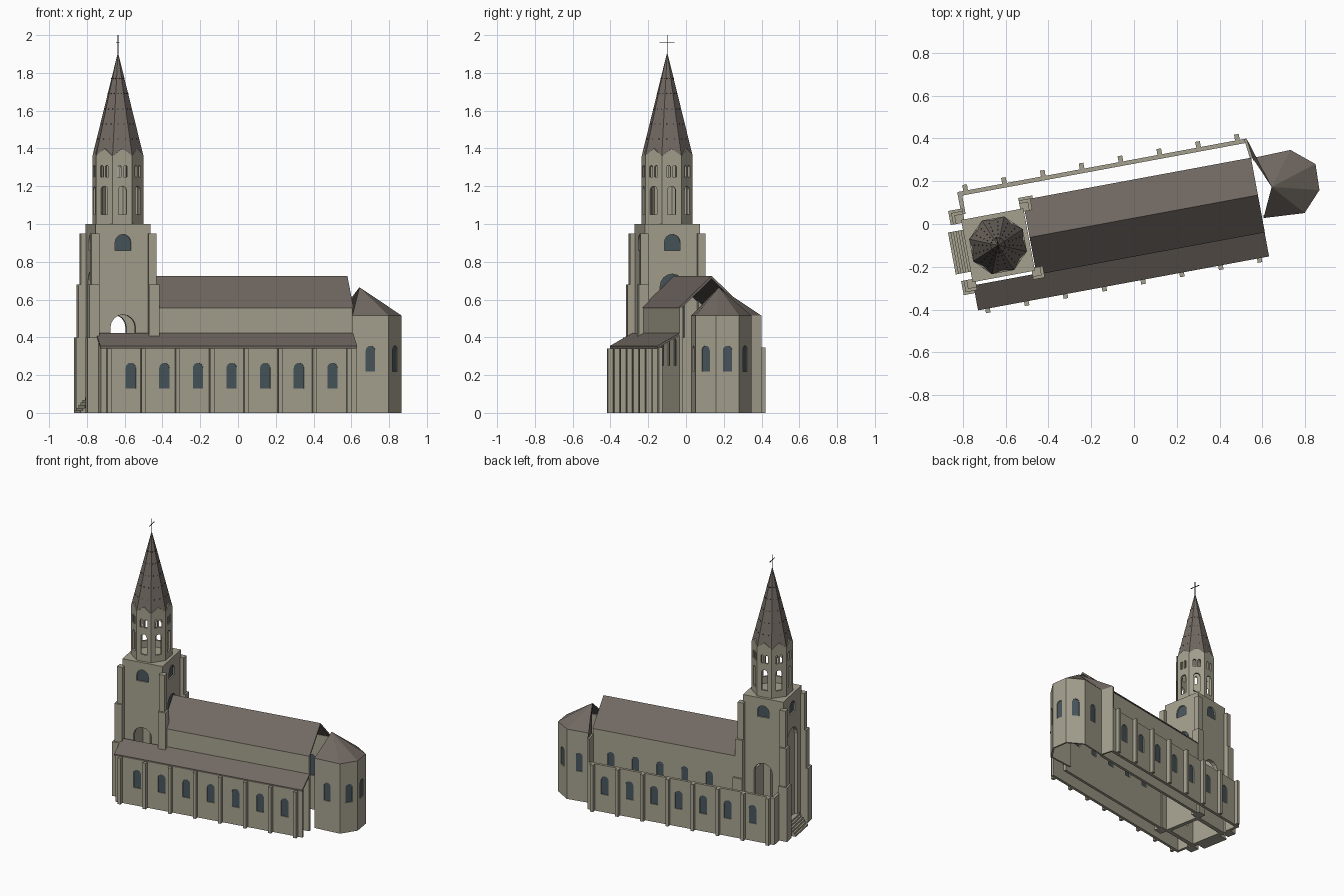
import bpy, bmesh, math
from mathutils import Matrix, Vector

if "Cube" in bpy.data.objects:
    bpy.data.objects.remove(bpy.data.objects["Cube"])

TURN = Matrix.Rotation(math.radians(10.5), 4, 'Z')   # plan sits at an angle


def material(name, rgb):
    m = bpy.data.materials.new(name)
    m.use_nodes = True
    m.diffuse_color = (*rgb, 1)
    m.node_tree.nodes["Principled BSDF"].inputs["Base Color"].default_value = (*rgb, 1)
    return m


STONE = material("pale stone", (0.38, 0.355, 0.275))
ROOF = material("brown slate", (0.165, 0.14, 0.122))
GLASS = material("blue grey glass", (0.065, 0.092, 0.107))
IRON = material("dark iron", (0.025, 0.023, 0.022))


def add(name, mesh, mat, matrix=TURN):
    mesh.materials.clear()
    mesh.materials.append(mat)
    mesh.shade_flat()
    ob = bpy.data.objects.new(name, mesh)
    ob.matrix_world = matrix
    bpy.context.scene.collection.objects.link(ob)
    return ob


def from_bmesh(name, bm, mat):
    mesh = bpy.data.meshes.new(name)
    bm.to_mesh(mesh)
    bm.free()
    return add(name, mesh, mat)


def box(name, u0, u1, v0, v1, z0, z1, mat=STONE):
    bm = bmesh.new()
    bmesh.ops.create_cube(bm, size=1)
    bmesh.ops.scale(bm, vec=(abs(u1 - u0), abs(v1 - v0), z1 - z0), verts=bm.verts)
    bmesh.ops.translate(bm, vec=((u0 + u1) / 2, (v0 + v1) / 2, (z0 + z1) / 2), verts=bm.verts)
    return from_bmesh(name, bm, mat)


def panel(name, p0, p1, loops, t, mat=STONE, inset=0.0):
    """Extruded flat panel standing on the line p0-p1, outer face to its right."""
    cu = bpy.data.curves.new(name, 'CURVE')
    cu.dimensions, cu.fill_mode, cu.extrude = '2D', 'BOTH', t / 2
    for loop in loops:
        sp = cu.splines.new('POLY')
        sp.points.add(len(loop) - 1)
        for p, (s, z) in zip(sp.points, loop):
            p.co = (s, z, 0, 1)
        sp.use_cyclic_u = True
    tmp = bpy.data.objects.new(name + "_tmp", cu)
    bpy.context.scene.collection.objects.link(tmp)
    dg = bpy.context.evaluated_depsgraph_get()
    mesh = bpy.data.meshes.new_from_object(tmp.evaluated_get(dg))
    bpy.data.objects.remove(tmp)
    bpy.data.curves.remove(cu)
    x = (Vector((*p1, 0)) - Vector((*p0, 0))).normalized()
    y = Vector((0, 0, 1))
    n = x.cross(y)
    frame = Matrix((x, y, n)).transposed().to_4x4()
    frame.translation = Vector((*p0, 0)) - n * (t / 2 + inset)
    return add(name, mesh, mat, TURN @ frame)


def arch(s, w, z0, z1, steps=8):
    r = w / 2
    top = [(s + r * math.cos(math.pi * i / steps), z1 - r + r * math.sin(math.pi * i / steps))
           for i in range(steps + 1)]
    return [(s - r, z0), (s + r, z0)] + top


def wall(name, p0, p1, z0, z1, windows=(), t=0.02, fill=GLASS, gable=0.0):
    """Wall with arched openings (s, width, sill, crown), glazed unless fill is None."""
    w = math.dist(p0, p1)
    outline = [(0, z0), (w, z0), (w, z1), (0, z1)]
    if gable:
        outline.insert(3, (w / 2, z1 + gable))
    holes = [arch(*h) for h in windows]
    panel(name, p0, p1, [outline] + holes, t)
    if fill:
        for i, h in enumerate(holes):
            panel(f"{name}_pane_{i}", p0, p1, [h], 0.005, fill, 0.006)


# Aisles: outer walls, windows, slender buttresses
W, E, S, N = -0.785, 0.59, -0.256, 0.297
win_u = [-0.625 + 0.181 * i for i in range(7)]
wall("south_aisle_wall", (W, S), (E, S), 0, 0.345, [(u - W, 0.055, 0.13, 0.265) for u in win_u])
wall("north_aisle_wall", (E, N), (W, N), 0, 0.345, [(E - u, 0.055, 0.13, 0.265) for u in win_u])
for i in range(8):
    u = -0.745 + 0.1845 * i
    box(f"south_buttress_{i}", u - 0.011, u + 0.011, S - 0.028, S + 0.005, 0, 0.34)
    box(f"north_buttress_{i}", u - 0.011, u + 0.011, N - 0.005, N + 0.028, 0, 0.345)
panel("south_aisle_west_wall", (W, -0.15), (W, S),
      [[(0, 0), (0.106, 0), (0.106, 0.345), (0, 0.405)]], 0.02)
wall("north_aisle_west_wall", (W, N), (W, 0.19), 0, 0.345)
panel("south_aisle_roof", (E + 0.003, 0), (E + 0.003, 1),
      [[(S - 0.008, 0.342), (-0.145, 0.41), (-0.145, 0.422), (S - 0.008, 0.354)]], E - W + 0.008, ROOF)

# Nave: clerestory walls and open-ended gable roof
NW, NS, NN = -0.495, -0.145, 0.2
nave_win = [u for u in win_u if u > -0.44]
wall("south_nave_wall", (NW, NS), (E, NS), 0, 0.56, [(u - NW, 0.05, 0.25, 0.405) for u in nave_win])
wall("north_nave_wall", (E, NN), (NW, NN), 0, 0.56, [(E - u, 0.05, 0.25, 0.405) for u in nave_win])
mid = (NS + NN) / 2
panel("nave_roof", (E + 0.004, 0), (E + 0.004, 1),
      [[(NS - 0.005, 0.556), (NS + 0.012, 0.556), (mid, 0.71), (NN - 0.012, 0.556),
        (NN + 0.005, 0.556), (mid, 0.726)]], E - NW, ROOF)

# Apse: faceted walls and fan roof
ring = [(0.6, -0.083), (0.793, -0.095), (0.881, -0.002), (0.885, 0.121),
        (0.782, 0.207), (0.601, 0.202), (E, N)]
for i, (p, q) in enumerate(zip(ring, ring[1:])):
    wins = [(math.dist(p, q) / 2, 0.05, 0.22, 0.355)] if i < 5 else []
    wall(f"apse_wall_{i}", p, q, 0, 0.515, wins, 0.012)
bm = bmesh.new()
apex = bm.verts.new((0.664, 0.053, 0.665))
rim = [bm.verts.new((u, v, 0.515)) for u, v in ring]
for a, b in zip(rim, rim[1:]):
    bm.faces.new((a, b, apex))
from_bmesh("apse_roof", bm, ROOF)

# Tower: four arched walls, flat top, stepped corner buttresses
CU, CV, H = -0.643, 0.018, 0.148
c = [(CU - H, CV - H), (CU + H, CV - H), (CU + H, CV + H), (CU - H, CV + H)]
bell = (H, 0.085, 0.86, 0.945)
sides = {"south": (H, 0.135, 0.12, 0.52), "east": (H, 0.13, 0.4, 0.735),
         "north": (H, 0.135, 0.12, 0.52), "west": (H, 0.155, 0.08, 0.75)}
for i, (side, opening) in enumerate(sides.items()):
    p, q = c[i], c[(i + 1) % 4]
    wall(f"tower_{side}_wall", p, q, 0, 1.0, [opening, bell], 0.03, None)
    panel(f"tower_{side}_bell_window", p, q, [arch(*bell)], 0.005, GLASS, 0.01)
    if side == "east":
        panel("tower_east_window", p, q, [arch(*opening)], 0.005, GLASS, 0.01)
    if side == "west":
        panel("tower_west_recess", p, q, [arch(*opening)], 0.008, STONE, 0.022)
box("tower_top", CU - H, CU + H, CV - H, CV + H, 0.985, 1.0)
for su in (-1, 1):
    for sv in (-1, 1):
        for k, (d, z0, z1) in enumerate([(0.2, 0, 0.4), (0.188, 0.4, 0.68), (0.175, 0.68, 0.95)]):
            label = ("west" if su < 0 else "east") + ("_south" if sv < 0 else "_north")
            box(f"tower_buttress_{label}_{k}", CU + su * 0.133, CU + su * d,
                CV + sv * 0.133, CV + sv * d, z0, z1)

# West steps
for i in range(6):
    box(f"west_step_{i}", -0.862 + 0.012 * i, CU - H, -0.08, 0.119, 0.0135 * i, 0.0135 * (i + 1))

# Belfry: eight gabled walls with open arches
R = 0.138
corner = [(CU + R * math.cos(math.radians(22.5 + 45 * k)),
           CV + R * math.sin(math.radians(22.5 + 45 * k))) for k in range(8)]
half = R * math.sin(math.pi / 8)
for k in range(8):
    wall(f"belfry_wall_{k}", corner[k], corner[(k + 1) % 8], 1.0, 1.36,
         [(half, 0.044, 1.05, 1.2), (half - 0.016, 0.02, 1.25, 1.31),
          (half + 0.016, 0.02, 1.25, 1.31)], 0.014, None, 0.04)

# Spire with small vents
Z0, Z1 = 1.36, 1.91
bm = bmesh.new()
tip = bm.verts.new((CU, CV, Z1))
base = [bm.verts.new((u, v, Z0)) for u, v in corner]
for k in range(8):
    bm.faces.new((base[k], base[(k + 1) % 8], tip))
from_bmesh("spire", bm, ROOF)
bm = bmesh.new()
for k in range(8):
    for row in range(5):
        z = 1.45 + 0.08 * row
        f = (Z1 - z) / (Z1 - Z0)
        for side in (-1, 1):
            spot = (Matrix.Translation((CU, CV, z)) @ Matrix.Rotation(math.pi * k / 4, 4, 'Z')
                    @ Matrix.Translation((R * math.cos(math.pi / 8) * f, side * half * f * 0.45, 0)))
            bmesh.ops.create_cube(bm, size=0.005, matrix=spot)
from_bmesh("spire_vents", bm, IRON)

# Cross on the spire
box("cross_post", CU - 0.002, CU + 0.002, CV - 0.002, CV + 0.002, 1.9, 2.0, IRON)
box("cross_arm", CU - 0.002, CU + 0.002, CV - 0.04, CV + 0.04, 1.958, 1.962, IRON)
